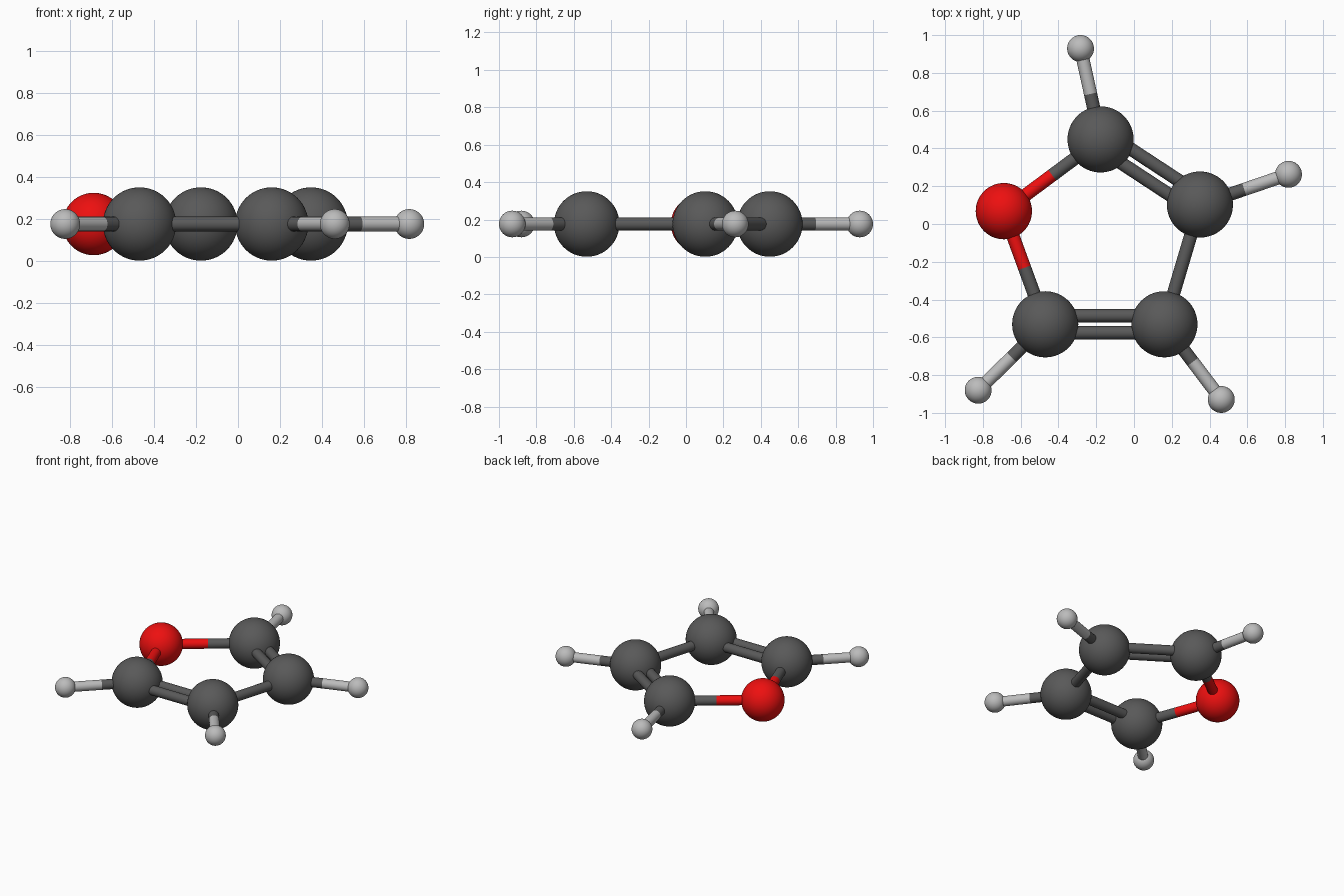
import bpy
from mathutils import Vector

if "Cube" in bpy.data.objects:
    bpy.data.objects.remove(bpy.data.objects["Cube"])

Z = 0.176            # all atoms lie in one flat plane
BOND_R = 0.035       # rod radius
GAP = 0.045          # sideways offset of each rod in a double bond


def material(name, rgb):
    m = bpy.data.materials.new(name)
    m.diffuse_color = (*rgb, 1)
    m.use_nodes = True
    m.node_tree.nodes["Principled BSDF"].inputs["Base Color"].default_value = m.diffuse_color
    return m


# element: (radius, material)
ELEMENTS = {
    "carbon": (0.175, material("dark_grey", (0.10, 0.10, 0.10))),
    "oxygen": (0.149, material("red", (0.85, 0.005, 0.005))),
    "hydrogen": (0.071, material("light_grey", (0.50, 0.50, 0.50))),
}

ATOMS = {
    "carbon_1": (-0.177, 0.448),
    "carbon_2": (0.349, 0.103),
    "carbon_3": (0.161, -0.531),
    "carbon_4": (-0.470, -0.531),
    "oxygen_1": (-0.689, 0.068),
    "hydrogen_1": (-0.283, 0.929),
    "hydrogen_2": (0.818, 0.263),
    "hydrogen_3": (0.462, -0.929),
    "hydrogen_4": (-0.825, -0.880),
}

# (from, to, number of rods)
BONDS = [
    ("carbon_1", "carbon_2", 2),
    ("carbon_3", "carbon_4", 2),
    ("carbon_2", "carbon_3", 1),
    ("carbon_1", "oxygen_1", 1),
    ("carbon_4", "oxygen_1", 1),
] + [(f"carbon_{i}", f"hydrogen_{i}", 1) for i in range(1, 5)]


def element(atom):
    return ELEMENTS[atom.split("_")[0]]


def finish(name, mat):
    ob = bpy.context.object
    ob.name = name
    ob.data.materials.append(mat)
    bpy.ops.object.shade_smooth_by_angle()


def rod(name, a, b, mat):
    d = b - a
    bpy.ops.mesh.primitive_cylinder_add(
        vertices=32, radius=BOND_R, depth=d.length, location=(a + b) / 2,
        rotation=d.to_track_quat('Z', 'Y').to_euler())
    finish(name, mat)


# atoms
pos = {}
for name, (x, y) in ATOMS.items():
    pos[name] = Vector((x, y, Z))
    radius, mat = element(name)
    bpy.ops.mesh.primitive_uv_sphere_add(
        segments=64, ring_count=32, radius=radius, location=pos[name])
    finish(name + "_atom", mat)

# bonds: each rod is split halfway and takes the colour of its nearer atom
for a, b, count in BONDS:
    pa, pb = pos[a], pos[b]
    side = (pb - pa).cross(Vector((0, 0, 1))).normalized() * GAP
    for s in ((0,) if count == 1 else (-1, 1)):
        off = side * s
        mid = (pa + pb) / 2 + off
        for near, p in ((a, pa), (b, pb)):
            rod(f"bond_{a}_{b}_{near}_half", p + off, mid, element(near)[1])
